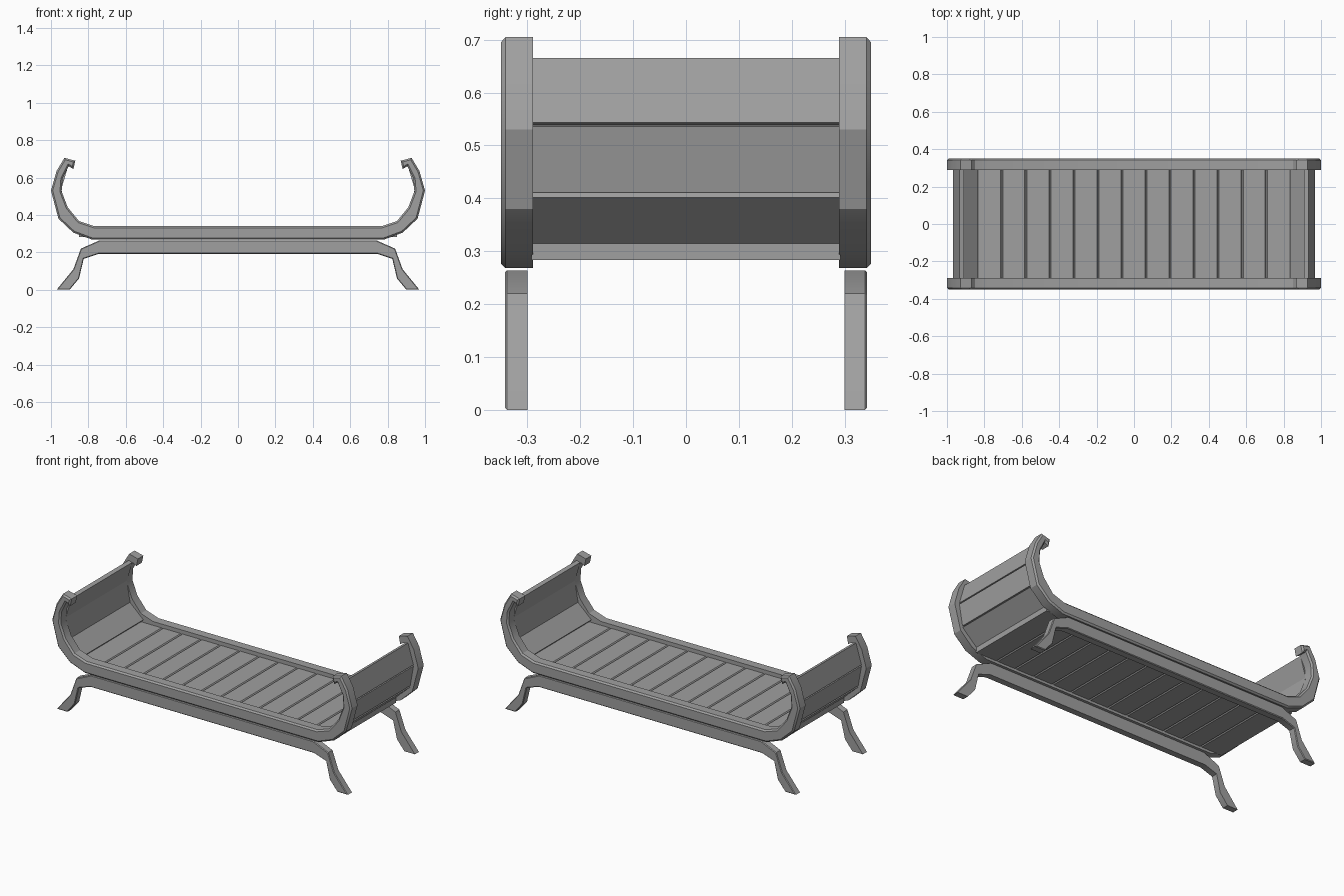
import bpy
import bmesh
import math

if "Cube" in bpy.data.objects:
    bpy.data.objects.remove(bpy.data.objects["Cube"], do_unlink=True)

grey = bpy.data.materials.new("plain grey")
colour = (0.35, 0.35, 0.35, 1)
grey.diffuse_color = colour
grey.use_nodes = True
grey.node_tree.nodes["Principled BSDF"].inputs["Base Color"].default_value = colour


def extrude_profile(name, points, y0, y1, chamfer=0.0, chamfered=None, smooth=False):
    """Extrude an xz outline along y, chamfering the edges picked by a rule."""
    bm = bmesh.new()
    face = bm.faces.new([bm.verts.new((x, y0, z)) for x, z in points])
    moved = bmesh.ops.extrude_face_region(bm, geom=[face])["geom"]
    for v in moved:
        if isinstance(v, bmesh.types.BMVert):
            v.co.y = y1
    bmesh.ops.recalc_face_normals(bm, faces=bm.faces)
    if chamfered:
        edges = [e for e in bm.edges if chamfered(e)]
        bmesh.ops.bevel(bm, geom=edges, offset=chamfer, segments=1, affect='EDGES')
    mesh = bpy.data.meshes.new(name)
    bm.to_mesh(mesh)
    bm.free()
    mesh.materials.append(grey)
    obj = bpy.data.objects.new(name, mesh)
    bpy.context.collection.objects.link(obj)
    if smooth:
        bpy.ops.object.select_all(action='DESELECT')
        obj.select_set(True)
        bpy.context.view_layer.objects.active = obj
        bpy.ops.object.shade_smooth_by_angle(angle=math.radians(30))
    return obj


def mirrored(half):
    """Close a right-hand outline with its reflection across x = 0."""
    return half + [(-x, z) for x, z in reversed(half)]


# Outlines of the scrolled side rail and of the leg frame, right half
rail = mirrored([
    (0.78, 0.268), (0.88, 0.305), (0.96, 0.38), (1.0, 0.53), (0.97, 0.635),
    (0.928, 0.705), (0.87, 0.69), (0.88, 0.645), (0.905, 0.66), (0.938, 0.595),
    (0.943, 0.525), (0.91, 0.44), (0.85, 0.367), (0.77, 0.34)])
leg = mirrored([
    (0.745, 0.192), (0.825, 0.165), (0.85, 0.06), (0.90, 0.0), (0.97, 0.0),
    (0.88, 0.11), (0.84, 0.22), (0.74, 0.264)])

for side, s in (("front", -1), ("back", 1)):
    def on_outer_face(e, y):
        return all(abs(v.co.y - y) < 1e-4 for v in e.verts)

    extrude_profile(side + "_rail", rail, s * 0.289, s * 0.35, 0.009,
                    lambda e: on_outer_face(e, s * 0.35), smooth=True)
    extrude_profile(side + "_legs", leg, s * 0.30, s * 0.342, 0.004,
                    lambda e: on_outer_face(e, s * 0.342), smooth=True)

# Bed of chamfered boards that meet in shallow grooves
pitch = 0.1285
joints = [-0.85] + [(i - 5.5) * pitch for i in range(12)] + [0.85]
for i, (a, b) in enumerate(zip(joints, joints[1:])):
    def at_joint(e):
        along_y = abs(e.verts[0].co.y - e.verts[1].co.y) > 0.1
        return along_y and abs(e.verts[0].co.x) < 0.8

    extrude_profile("bed_board_%d" % (i + 1),
                    [(a, 0.283), (b, 0.283), (b, 0.317), (a, 0.317)],
                    -0.292, 0.292, 0.006, at_joint)

# Three boards closing each curved end, given by their outer faces
thickness = 0.024
boards = {
    "lower": ((0.85, 0.315), (0.945, 0.402)),
    "middle": ((0.946, 0.411), (0.968, 0.536)),
    "upper": ((0.968, 0.543), (0.932, 0.665)),
}
for side, s in (("left", 1), ("right", -1)):
    for place, ((x0, z0), (x1, z1)) in boards.items():
        length = math.hypot(x1 - x0, z1 - z0)
        dx = -(z1 - z0) / length * thickness
        dz = (x1 - x0) / length * thickness
        outline = [(x0, z0), (x1, z1), (x1 + dx, z1 + dz), (x0 + dx, z0 + dz)]
        extrude_profile("%s_end_%s_board" % (side, place),
                        [(s * x, z) for x, z in outline], -0.292, 0.292)
